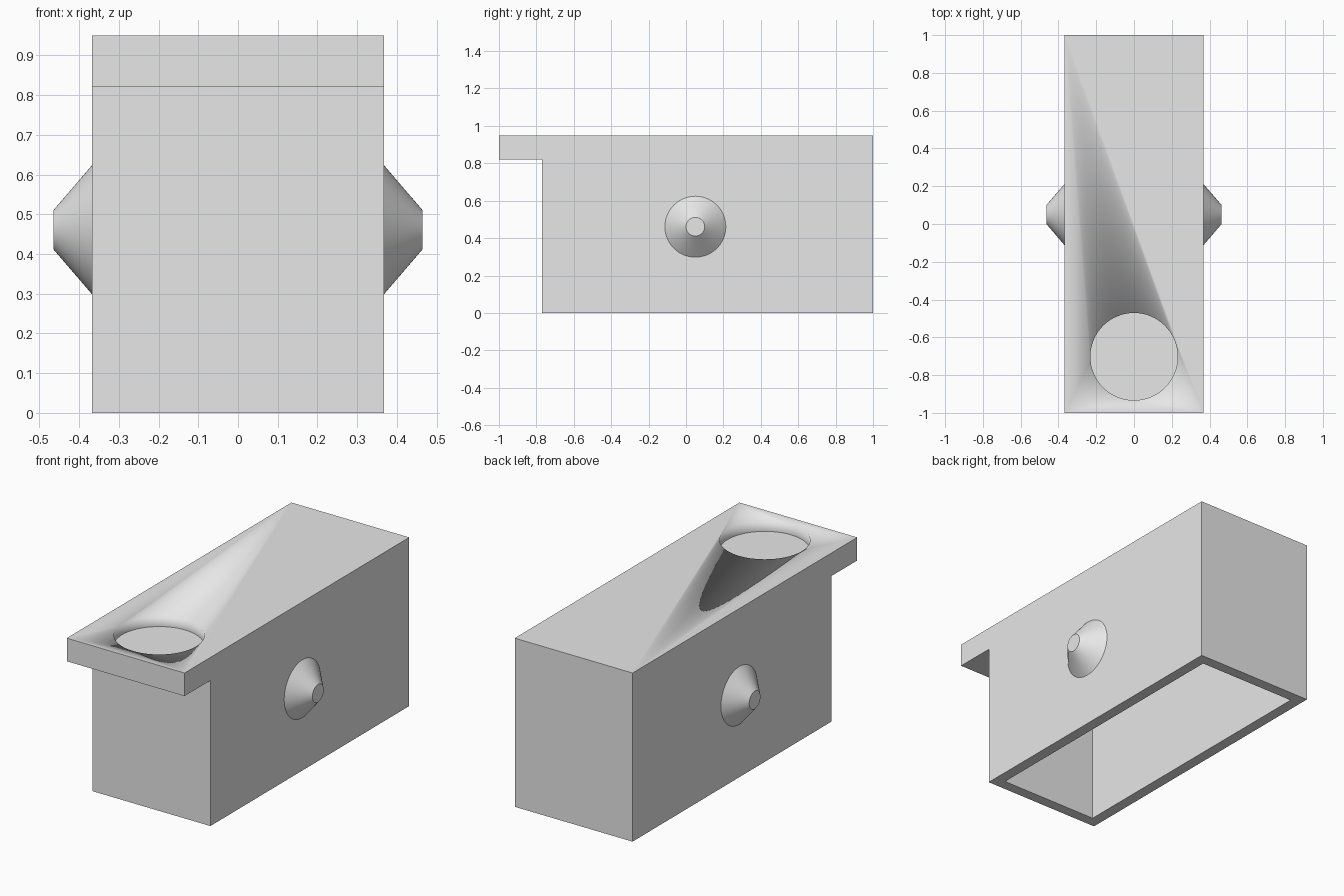
import bpy, bmesh, math
from mathutils import Matrix

if "Cube" in bpy.data.objects:
    bpy.data.objects.remove(bpy.data.objects["Cube"])

HALF_W, HEIGHT, WALL = 0.367, 0.95, 0.062
FRONT, BACK, LIP_Z = -0.77, 1.0, 0.82

grey = bpy.data.materials.new("plain grey")
grey.diffuse_color = (0.8, 0.8, 0.8, 1)
grey.use_nodes = True
grey.node_tree.nodes["Principled BSDF"].inputs["Base Color"].default_value = grey.diffuse_color


def finish(name, bm):
    bmesh.ops.recalc_face_normals(bm, faces=bm.faces)
    mesh = bpy.data.meshes.new(name)
    bm.to_mesh(mesh)
    bm.free()
    mesh.materials.append(grey)
    obj = bpy.data.objects.new(name, mesh)
    bpy.context.collection.objects.link(obj)
    return obj


def extruded(name, profile, half_width):
    """Extrude a (y, z) outline across x."""
    bm = bmesh.new()
    face = bm.faces.new([bm.verts.new((-half_width, y, z)) for y, z in profile])
    ext = bmesh.ops.extrude_face_region(bm, geom=[face])["geom"]
    verts = [v for v in ext if isinstance(v, bmesh.types.BMVert)]
    bmesh.ops.translate(bm, verts=verts, vec=(2 * half_width, 0, 0))
    return finish(name, bm)


def cone(name, r1, r2, depth, matrix):
    bm = bmesh.new()
    bmesh.ops.create_cone(bm, cap_ends=True, segments=64, radius1=r1,
                          radius2=r2, depth=depth, matrix=matrix)
    return finish(name, bm)


def cut(target, cutter):
    mod = target.modifiers.new(cutter.name, 'BOOLEAN')
    mod.operation, mod.solver, mod.object = 'DIFFERENCE', 'EXACT', cutter
    cutter.hide_render = True
    cutter.hide_set(True)


def smooth(obj):
    bpy.ops.object.select_all(action='DESELECT')
    obj.select_set(True)
    bpy.context.view_layer.objects.active = obj
    bpy.ops.object.shade_smooth_by_angle(angle=math.radians(30))


# Box with an overhanging front lip
body = extruded("body", [(FRONT, 0), (BACK, 0), (BACK, HEIGHT), (-1, HEIGHT),
                         (-1, LIP_Z), (FRONT, LIP_Z)], HALF_W)

# Open-bottomed interior
y0, y1 = FRONT + WALL, BACK - WALL
cavity = extruded("cavity_cutter", [(y0, -0.1), (y1, -0.1), (y1, LIP_Z), (y0, LIP_Z)],
                  HALF_W - WALL)

# Shallow round recess in the top
recess = cone("recess_cutter", 0.231, 0.231, 0.2,
              Matrix.Translation((0, -0.702, HEIGHT - 0.058 + 0.1)))

smooth(body)
smooth(recess)
cut(body, cavity)
cut(body, recess)

# Tapered side knobs
for side, name in ((1, "right_knob"), (-1, "left_knob")):
    place = Matrix.Translation((side * (HALF_W + 0.0485), 0.05, 0.461)) \
        @ Matrix.Rotation(side * math.pi / 2, 4, 'Y')
    smooth(cone(name, 0.163, 0.05, 0.097, place))
